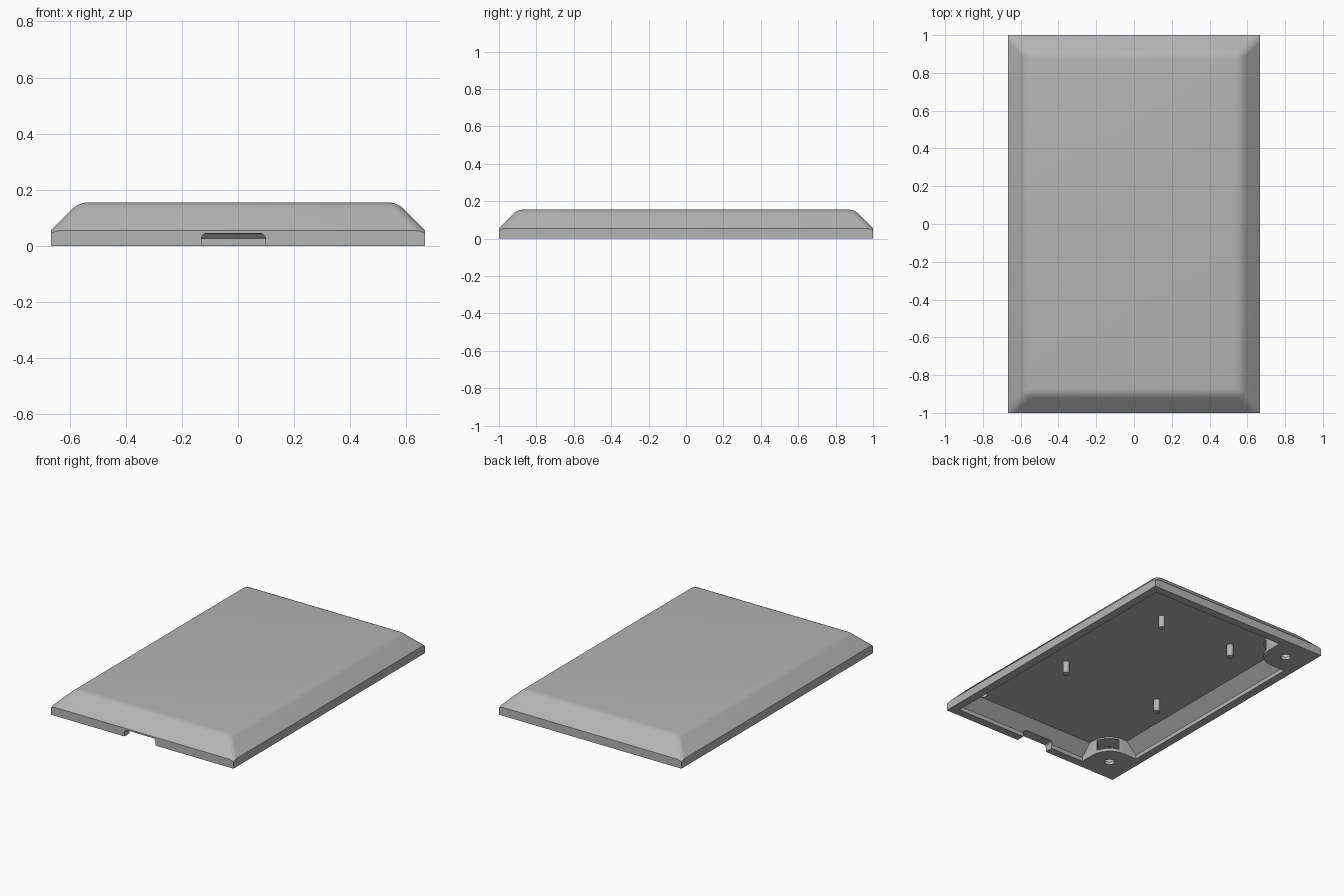
import bpy
import bmesh
import math
from mathutils import Matrix, Vector

HX, HY, TOP = 0.667, 1.0, 0.155      # half width, half length, height
HOLE_INSET = 0.155                   # screw centre from both outer sides

if "Cube" in bpy.data.objects:
    bpy.data.objects.remove(bpy.data.objects["Cube"], do_unlink=True)

grey = bpy.data.materials.new("light grey plastic")
grey.use_nodes = True
colour = (0.46, 0.46, 0.46, 1)
grey.diffuse_color = colour
grey.node_tree.nodes["Principled BSDF"].inputs["Base Color"].default_value = colour


def finish(name, bm):
    """Turn a bmesh into a linked, coloured object."""
    bmesh.ops.recalc_face_normals(bm, faces=bm.faces)
    mesh = bpy.data.meshes.new(name)
    bm.to_mesh(mesh)
    bm.free()
    mesh.materials.append(grey)
    ob = bpy.data.objects.new(name, mesh)
    bpy.context.collection.objects.link(ob)
    return ob


def stacked(name, levels, round_edges=0):
    """Rectangular loft: each level is (inset from the outer side, z)."""
    bm = bmesh.new()
    rings = []
    for inset, z in levels:
        x, y = HX - inset, HY - inset
        rings.append([bm.verts.new((sx * x, sy * y, z))
                      for sx, sy in ((-1, -1), (1, -1), (1, 1), (-1, 1))])
    for low, high in zip(rings, rings[1:]):
        for i in range(4):
            j = (i + 1) % 4
            bm.faces.new((low[i], low[j], high[j], high[i]))
    bm.faces.new(rings[0])
    bm.faces.new(rings[-1])
    if round_edges:
        edges = [e for e in bm.edges if any(v in rings[-1] for v in e.verts)]
        bmesh.ops.bevel(bm, geom=edges, offset=round_edges, segments=6,
                        profile=0.5, affect='EDGES')
    return finish(name, bm)


def block(name, lo, hi, matrix=Matrix(), round_test=None, radius=0):
    """Box between two corners, with chosen edges rounded, then moved."""
    bm = bmesh.new()
    bmesh.ops.create_cube(bm, size=1)
    lo, hi = Vector(lo), Vector(hi)
    for v in bm.verts:
        v.co = (lo + hi) / 2 + v.co * (hi - lo)
    if round_test:
        edges = [e for e in bm.edges if all(round_test(v.co) for v in e.verts)]
        bmesh.ops.bevel(bm, geom=edges, offset=radius, segments=8,
                        profile=0.5, affect='EDGES')
    bm.transform(matrix)
    return finish(name, bm)


def cylinder(name, x, y, z0, z1, radius):
    bm = bmesh.new()
    bmesh.ops.create_cone(bm, cap_ends=True, segments=24, radius1=radius,
                          radius2=radius, depth=z1 - z0,
                          matrix=Matrix.Translation((x, y, (z0 + z1) / 2)))
    return finish(name, bm)


def combine(target, tool, operation):
    """Apply a boolean and discard the tool."""
    mod = target.modifiers.new("cut", 'BOOLEAN')
    mod.operation, mod.solver, mod.object = operation, 'EXACT', tool
    bpy.context.view_layer.objects.active = target
    bpy.ops.object.modifier_apply(modifier=mod.name)
    bpy.data.objects.remove(tool, do_unlink=True)


# Outer shell: softened sloping lid trimmed by the upright sides
shell = stacked("enclosure_shell", [(-0.155, -0.1), (0.1, TOP)], 0.03)
combine(shell, block("trim", (-HX, -HY, 0), (HX, HY, 0.4)), 'INTERSECT')

# Hollow inside, leaving solid corner bosses
cavity = stacked("cavity", [(0.055, -0.05), (0.055, 0.027), (0.128, 0.1)])
corners = [(sx, sy) for sx in (-1, 1) for sy in (-1, 1)]
for sx, sy in corners:
    place = Matrix.Translation((sx * HX, sy * HY, 0)) @ Matrix.Diagonal((-sx, -sy, 1, 1))
    boss = block("boss", (-0.1, -0.1, -0.2), (0.29, 0.29, 0.3), place,
                 lambda co: co.x > 0.2 and co.y > 0.2, 0.13)
    combine(cavity, boss, 'DIFFERENCE')
combine(shell, cavity, 'DIFFERENCE')

# Screw holes and diagonal nut slots in the bosses
for sx, sy in corners:
    x, y = sx * (HX - HOLE_INSET), sy * (HY - HOLE_INSET)
    facing = Matrix.Translation((x, y, 0)) @ Matrix.Rotation(math.atan2(-sy, -sx), 4, 'Z')
    combine(shell, block("slot", (-0.06, -0.068, 0.02), (0.2, 0.068, 0.09), facing), 'DIFFERENCE')
    combine(shell, cylinder("hole", x, y, -0.05, 0.12, 0.031), 'DIFFERENCE')

# Cable notch in the front wall
notch = block("notch", (-0.13, -1.1, -0.1), (0.098, -0.92, 0.045),
              round_test=lambda co: co.z > 0 and abs(co.x) > 0.05, radius=0.0)
bpy.data.objects.remove(notch, do_unlink=True)
notch = block("notch", (-0.13, -1.1, -0.1), (0.098, -0.92, 0.045), Matrix(),
              lambda co: co.z > 0, 0.02)
combine(shell, notch, 'DIFFERENCE')

# Board mounting pins hanging from the ceiling
pins = [cylinder("mounting_pin_%d" % i, x, y, 0.02, 0.11, 0.021)
        for i, (x, y) in enumerate([(0.28, 0.6), (-0.27, 0.6), (0.37, -0.21), (-0.36, -0.21)])]

# Smooth the rounded parts, keep the creases
bpy.ops.object.select_all(action='DESELECT')
for ob in [shell] + pins:
    ob.select_set(True)
bpy.context.view_layer.objects.active = shell
bpy.ops.object.shade_smooth_by_angle(angle=math.radians(25))
